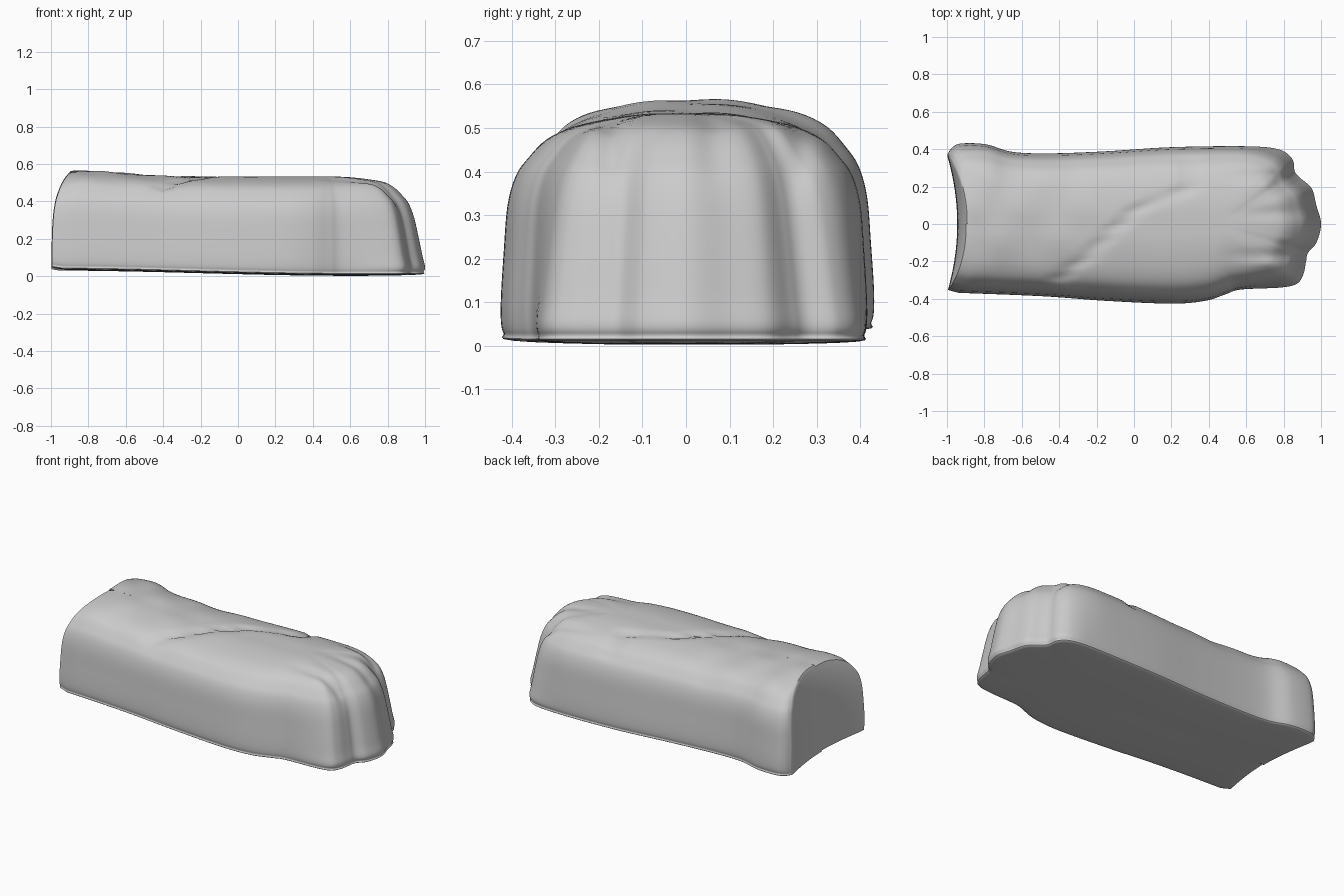
import bpy, bmesh, math
from mathutils import Vector

if "Cube" in bpy.data.objects:
    bpy.data.objects.remove(bpy.data.objects["Cube"])

# Plan outline, from one wrist corner round the fingertips to the other
OUTLINE = [(-1, .37), (-.97, .41), (-.92, .43), (-.79, .425), (-.65, .385), (-.45, .377),
           (-.15, .388), (.2, .41), (.6, .415), (.77, .40), (.845, .35), (.86, .28),
           (.89, .245), (.95, .19), (.975, .1), (1, 0), (.975, -.1), (.93, -.155),
           (.92, -.2), (.905, -.27), (.87, -.32), (.78, -.34), (.57, -.35), (.49, -.375),
           (.38, -.41), (.2, -.425), (-.15, -.41), (-.5, -.385), (-1, -.365)]
# Cross-section from ridge to underside: side reach, fingertip reach, height
PROFILE = [(0, 0, 1), (.2, .2, .998), (.4, .4, .98), (.6, .6, .945), (.75, .7, .89),
           (.85, .78, .81), (.92, .84, .73), (.965, .89, .6), (.985, .935, .4),
           (1, .975, .2), (1, 1, .09), (.985, .985, .04), (.95, .95, .012),
           (.5, .5, 0), (0, 0, 0)]
CREASE = [(-.40, -.29), (-.25, -.17), (-.1, -.02), (.05, .1), (.25, .17), (.31, .22), (.31, .34)]
GROOVES = [(.26, .022), (.06, .008), (-.17, .018)]


def spline(pts, n):
    """Catmull-Rom resampling of an open point list."""
    p = [Vector(q) for q in pts]
    p = [2 * p[0] - p[1]] + p + [2 * p[-1] - p[-2]]
    out = []
    for i in range(1, len(p) - 2):
        a, b, c, d = p[i - 1:i + 3]
        for k in range(n):
            t = k / n
            out.append(.5 * (2 * b + (c - a) * t + (2 * a - 5 * b + 4 * c - d) * t * t
                             + (3 * b - a - 3 * c + d) * t ** 3))
    return out + [p[-2]]


def smooth(a, b, x):
    t = max(0, min(1, (x - a) / (b - a)))
    return t * t * (3 - 2 * t)


crease = spline(CREASE, 5)


def crease_distance(x, y):
    return min((Vector((x, y)) - c).length for c in crease)


def deform(x, y, z):
    """Hollow wrist end, gently rising base, crease and finger grooves."""
    f = max(0, min(1, (-.7 - x) / .3))
    top = smooth(.3, .46, z)
    if top > 0:
        d = crease_distance(x, y)
        z -= top * .02 * math.exp(-(d / .022) ** 2)
        z -= top * smooth(.4, .8, x) * sum(h * math.exp(-((y - gy) / .035) ** 2) for gy, h in GROOVES)
        z += top * .004 * smooth(.1, -.4, x) * math.sin(19 * x + 4 * y) * math.sin(17 * y)
    z += .028 * smooth(.6, -1, x) * (1 - smooth(0, .3, z)) + .003
    x += f * (.055 * max(0, 1 - (y / .37) ** 2) + .05 * (max(z, 0) / .56) ** 4)
    return Vector((x, y, z))


ring = spline(OUTLINE, 8)
section = spline(PROFILE, 4)


def column(p, shrink=1):
    """One profile strip from the ridge out to an outline point and under."""
    w = smooth(.55, .9, p.x)
    sx = min(p.x, .45)
    h = .53 + .03 * smooth(-.3, -.85, p.x)
    pts = []
    for side, tip, hz in section:
        r = (side + (tip - side) * w) * shrink
        z = .27 + (hz * h - .27) * shrink
        pts.append((sx + (p.x - sx) * r, p.y * r, z))
    return pts


columns = [column(p, .965 if i in (0, len(ring) - 1) else 1) for i, p in enumerate(ring)]

# Hollow wrist face, spanning the two end strips
first, last = columns[0], columns[-1]
SPAN = 16
for k in range(1, SPAN + 1):
    t = k / SPAN
    columns.append([tuple(Vector(a).lerp(Vector(b), t)) for a, b in zip(last, first)])

# Hand and forearm as one smooth skin
bm = bmesh.new()
grid = [[bm.verts.new(deform(*v)) for v in col] for col in columns]
for a, b in zip(grid, grid[1:]):
    for j in range(len(section) - 1):
        bm.faces.new((a[j], a[j + 1], b[j + 1], b[j]))
bmesh.ops.remove_doubles(bm, verts=bm.verts, dist=.0006)
bmesh.ops.dissolve_degenerate(bm, dist=.0003, edges=bm.edges)
bmesh.ops.recalc_face_normals(bm, faces=bm.faces)
mesh = bpy.data.meshes.new("hand_and_forearm")
bm.to_mesh(mesh)
bm.free()
hand = bpy.data.objects.new("hand_and_forearm", mesh)
bpy.context.collection.objects.link(hand)
bpy.context.view_layer.objects.active = hand
hand.select_set(True)
bpy.ops.object.shade_smooth_by_angle(angle=math.radians(50))
